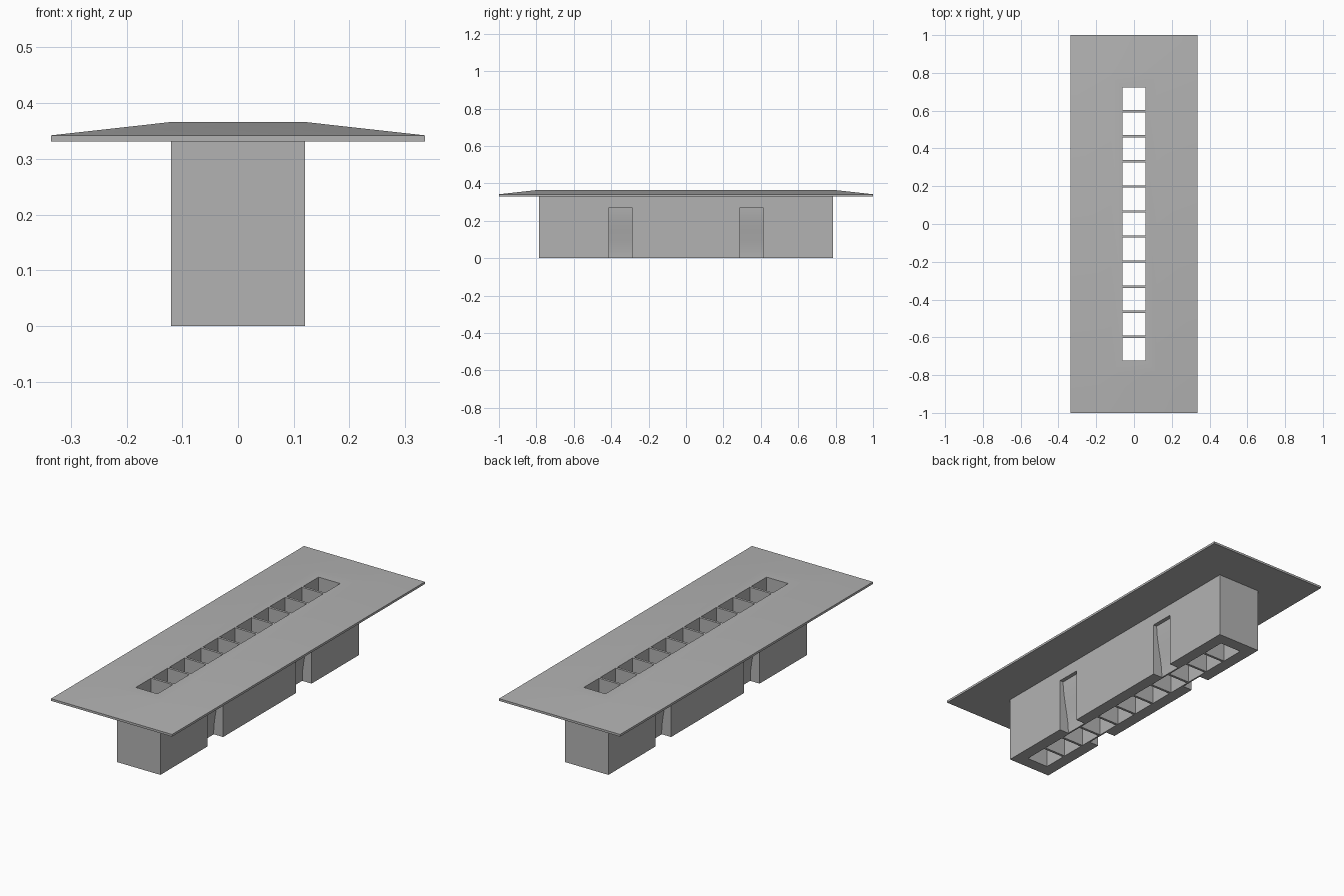
import bpy, bmesh

if "Cube" in bpy.data.objects:
    bpy.data.objects.remove(bpy.data.objects["Cube"])

grey = bpy.data.materials.new("plain grey")
grey.diffuse_color = (0.45, 0.45, 0.45, 1)
grey.use_nodes = True
grey.node_tree.nodes["Principled BSDF"].inputs["Base Color"].default_value = grey.diffuse_color


def make_object(name, bm):
    bmesh.ops.recalc_face_normals(bm, faces=bm.faces)
    mesh = bpy.data.meshes.new(name)
    bm.to_mesh(mesh)
    bm.free()
    mesh.materials.append(grey)
    obj = bpy.data.objects.new(name, mesh)
    bpy.context.collection.objects.link(obj)
    return obj


def loft(bm, rings):
    """Closed solid through rings of equal point count."""
    loops = [[bm.verts.new(p) for p in ring] for ring in rings]
    n = len(loops[0])
    for a, b in zip(loops, loops[1:]):
        for i in range(n):
            j = (i + 1) % n
            bm.faces.new((a[i], a[j], b[j], b[i]))
    bm.faces.new(loops[0][::-1])
    bm.faces.new(loops[-1])


def rect(hx, hy, z, cy=0):
    return [(-hx, cy - hy, z), (hx, cy - hy, z), (hx, cy + hy, z), (-hx, cy + hy, z)]


def boolean(obj, other, operation):
    mod = obj.modifiers.new(operation.lower(), 'BOOLEAN')
    mod.operation = operation
    mod.solver = 'EXACT'
    mod.object = other
    bpy.context.view_layer.objects.active = obj
    bpy.ops.object.modifier_apply(modifier=mod.name)
    bpy.data.objects.remove(other)


# Hipped flange plate on top
bm = bmesh.new()
loft(bm, [rect(0.335, 1.0, 0.331), rect(0.335, 1.0, 0.342), rect(0.12, 0.785, 0.366)])
housing = make_object("vent_housing", bm)

# Long box body, overlapping the plate for a clean union
bm = bmesh.new()
loft(bm, [rect(0.12, 0.785, 0), rect(0.12, 0.785, 0.338)])
boolean(housing, make_object("body", bm), 'UNION')

# Row of eleven through shafts separated by thin fins
bm = bmesh.new()
for i in range(-5, 6):
    loft(bm, [rect(0.06, 0.06, -0.1, i * 0.1325), rect(0.06, 0.06, 0.5, i * 0.1325)])
boolean(housing, make_object("shaft_cutter", bm), 'DIFFERENCE')

# Two clip recesses on each long side, deeper toward the bottom
recess = [(0.2, -0.05), (0.068, -0.05), (0.068, 0.02), (0.071, 0.06), (0.077, 0.10),
          (0.086, 0.15), (0.094, 0.20), (0.099, 0.24), (0.10, 0.272), (0.2, 0.272)]
bm = bmesh.new()
for side in (-1, 1):
    for cy in (-0.35, 0.35):
        loft(bm, [[(side * x, cy + dy, z) for x, z in recess] for dy in (-0.061, 0.061)])
boolean(housing, make_object("recess_cutter", bm), 'DIFFERENCE')

# Smooth shading with sharp corners kept
bpy.ops.object.select_all(action='DESELECT')
housing.select_set(True)
bpy.context.view_layer.objects.active = housing
bpy.ops.object.shade_smooth_by_angle(angle=0.52)
